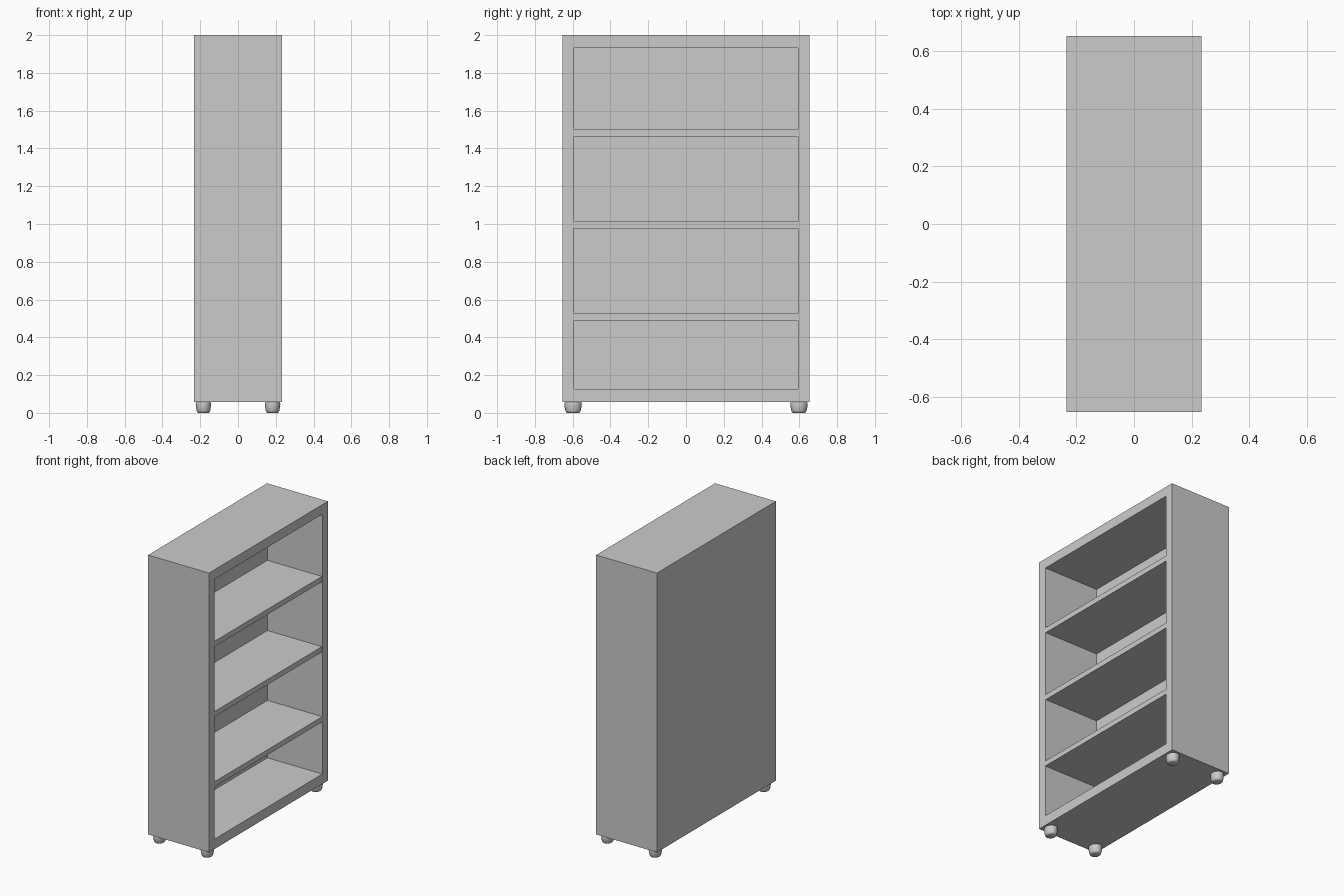
import bpy, bmesh, math

if "Cube" in bpy.data.objects:
    bpy.data.objects.remove(bpy.data.objects["Cube"])

W, D = 0.234, 0.653          # half sizes of the case in x and y
BACK = -0.188                # inner face of the back panel
INNER = 0.592                # half width of the opening


def add_mesh(name, bm):
    bmesh.ops.recalc_face_normals(bm, faces=bm.faces)
    me = bpy.data.meshes.new(name)
    bm.to_mesh(me)
    bm.free()
    ob = bpy.data.objects.new(name, me)
    bpy.context.collection.objects.link(ob)
    return ob


def box(name, lo, hi):
    bm = bmesh.new()
    bmesh.ops.create_cube(bm, size=1)
    for v in bm.verts:
        v.co = [hi[i] if v.co[i] > 0 else lo[i] for i in range(3)]
    return add_mesh(name, bm)


def activate(ob):
    bpy.ops.object.select_all(action='DESELECT')
    ob.select_set(True)
    bpy.context.view_layer.objects.active = ob


# case with two openings, leaving the fixed lowest shelf between them
case = box("bookcase_body", (-W, -D, 0.058), (W, D, 2.0))
for z0, z1 in ((0.127, 0.49), (0.526, 1.933)):
    cutter = box("opening_cutter", (BACK, -INNER, z0), (W + 0.1, INNER, z1))
    cutter.hide_render = True
    mod = case.modifiers.new("opening", 'BOOLEAN')
    mod.operation = 'DIFFERENCE'
    mod.solver = 'EXACT'
    mod.object = cutter
    activate(case)
    bpy.ops.object.modifier_apply(modifier=mod.name)
    bpy.data.objects.remove(cutter)

# two loose shelves, set just behind the front edge
for name, z in (("middle_shelf", 0.975), ("upper_shelf", 1.463)):
    box(name, (BACK, -INNER, z), (W - 0.003, INNER, z + 0.037))

# rounded, tapered feet: profile of (radius, height), slightly wider along y
PROFILE = [(0.027, 0.0), (0.032, 0.003), (0.036, 0.012), (0.039, 0.03),
           (0.041, 0.048), (0.040, 0.055), (0.037, 0.058)]
SEG = 24


def foot(name, x, y):
    bm = bmesh.new()
    rings = []
    for r, z in PROFILE:
        rings.append([bm.verts.new((x + r * math.cos(a), y + 1.13 * r * math.sin(a), z))
                      for a in (2 * math.pi * i / SEG for i in range(SEG))])
    for a, b in zip(rings, rings[1:]):
        for i in range(SEG):
            j = (i + 1) % SEG
            bm.faces.new((a[i], a[j], b[j], b[i]))
    bm.faces.new(rings[0])
    bm.faces.new(rings[-1])
    activate(add_mesh(name, bm))
    bpy.ops.object.shade_smooth_by_angle(angle=math.radians(50))


for sx, xn in ((-1, "back"), (1, "open_side")):
    for sy, yn in ((-1, "near"), (1, "far")):
        foot(f"{xn}_{yn}_foot", sx * 0.183, sy * 0.598)
